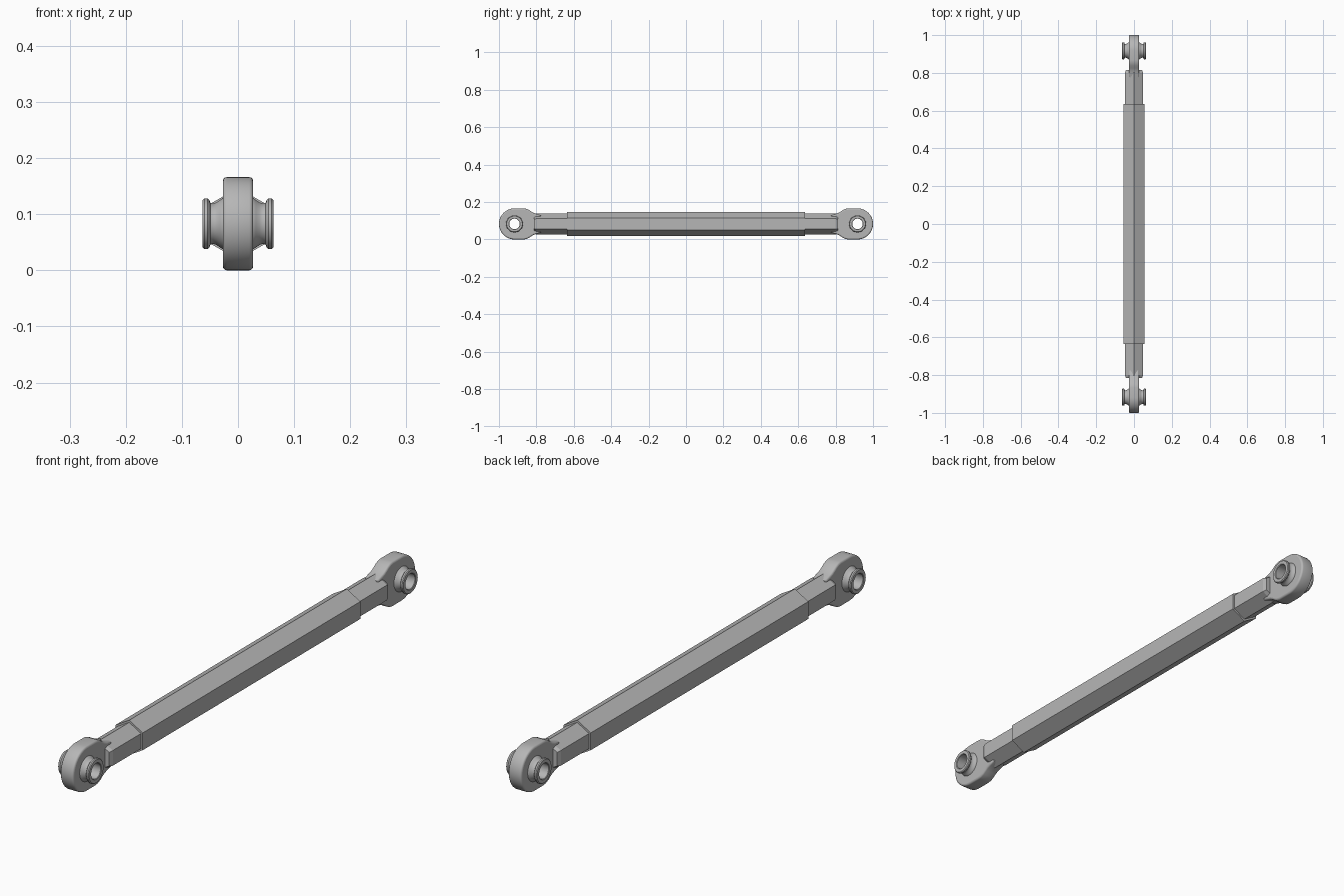
import bpy
import bmesh
from math import sin, cos, pi, radians
from mathutils import Matrix

AXIS_Z = 0.083      # height of the rod centre line
EYE_Y = 0.917       # distance of each eye centre from the middle
EYE_R = 0.083
BEVEL = 0.007

cube = bpy.data.objects.get("Cube")
if cube:
    bpy.data.objects.remove(cube, do_unlink=True)

steel = bpy.data.materials.new("grey_steel")
steel.use_nodes = True
steel.diffuse_color = (0.47, 0.47, 0.47, 1)
steel.node_tree.nodes["Principled BSDF"].inputs["Base Color"].default_value = (0.47, 0.47, 0.47, 1)


def smooth(obj, angle):
    bpy.ops.object.select_all(action="DESELECT")
    obj.select_set(True)
    bpy.context.view_layer.objects.active = obj
    bpy.ops.object.shade_smooth_by_angle(angle=radians(angle))


def lathe(name, profile, sides, axis, y=0, closed=False):
    """Revolve (position, radius) points about the x or y axis."""
    bm = bmesh.new()
    rings = []
    for pos, r in profile:
        ring = []
        for i in range(sides):
            a = 2 * pi * i / sides
            side, up = r * sin(a), r * cos(a)
            ring.append(bm.verts.new((side, pos, up) if axis == "y" else (pos, side, up)))
        rings.append(ring)
    pairs = list(zip(rings, rings[1:]))
    if closed:
        pairs.append((rings[-1], rings[0]))
    else:
        bm.faces.new(rings[0])
        bm.faces.new(rings[-1])
    for a, b in pairs:
        for i in range(sides):
            j = (i + 1) % sides
            bm.faces.new((a[i], a[j], b[j], b[i]))
    bmesh.ops.recalc_face_normals(bm, faces=bm.faces)
    mesh = bpy.data.meshes.new(name)
    bm.to_mesh(mesh)
    bm.free()
    mesh.materials.append(steel)
    obj = bpy.data.objects.new(name, mesh)
    obj.location = (0, y, AXIS_Z)
    bpy.context.collection.objects.link(obj)
    return obj


def eye_plate(name, s):
    """Rounded eye with a tapering root, extruded across x with soft rims."""
    r = EYE_R - BEVEL
    arc = [(r * cos(a), r * sin(a)) for a in (pi / 2 - pi * i / 32 for i in range(33))]
    root = [(-0.050, r), (-0.062, r - 0.002), (-0.075, r - 0.008), (-0.088, r - 0.017),
            (-0.100, r - 0.024), (-0.115, r - 0.029), (-0.135, r - 0.035)]
    outline = arc + [(d, -h) for d, h in root] + [(d, h) for d, h in reversed(root)]
    bore = [(0.045 * cos(pi * i / 24), 0.045 * sin(pi * i / 24)) for i in range(48)]
    curve = bpy.data.curves.new(name, "CURVE")
    curve.dimensions = "2D"
    curve.fill_mode = "BOTH"
    curve.extrude = 0.027 - BEVEL
    curve.bevel_depth = BEVEL
    curve.bevel_resolution = 2
    for loop in (outline, bore):
        spline = curve.splines.new("POLY")
        spline.points.add(len(loop) - 1)
        for p, (d, h) in zip(spline.points, loop):
            p.co = (d, h, 0, 1)
        spline.use_cyclic_u = True
    curve.materials.append(steel)
    obj = bpy.data.objects.new(name, curve)
    bpy.context.collection.objects.link(obj)
    bpy.ops.object.select_all(action="DESELECT")
    obj.select_set(True)
    bpy.context.view_layer.objects.active = obj
    bpy.ops.object.convert(target="MESH")
    obj = bpy.context.view_layer.objects.active
    # Stand the plate upright, pointing outwards along the rod
    obj.matrix_world = (Matrix.Translation((0, s * EYE_Y, AXIS_Z))
                        @ Matrix.Rotation(s * pi / 2, 4, "Z")
                        @ Matrix.Rotation(pi / 2, 4, "X"))
    return obj


# Hexagonal rod body, with one corner on top
lathe("rod_body", [(-0.635, 0.064), (0.635, 0.064)], 6, "y")

# Bearing sleeve section: flanged ends, waisted necks, a ball middle and a bore
half = [(0.025, 0.047), (0.032, 0.042), (0.038, 0.038), (0.044, 0.036), (0.049, 0.037),
        (0.051, 0.042), (0.054, 0.045), (0.060, 0.045), (0.063, 0.042), (0.063, 0.030),
        (0.061, 0.028)]
sleeve = half + [(-x, r) for x, r in reversed(half)]

for s, end in ((-1, "front"), (1, "back")):
    # Thinner hexagonal shank with a chamfered end
    lathe(end + "_shank", [(s * 0.62, 0.056), (s * 0.80, 0.056), (s * 0.814, 0.050)], 6, "y")
    smooth(eye_plate(end + "_eye", s), 40)
    smooth(lathe(end + "_bearing", sleeve, 48, "x", s * EYE_Y, closed=True), 40)
